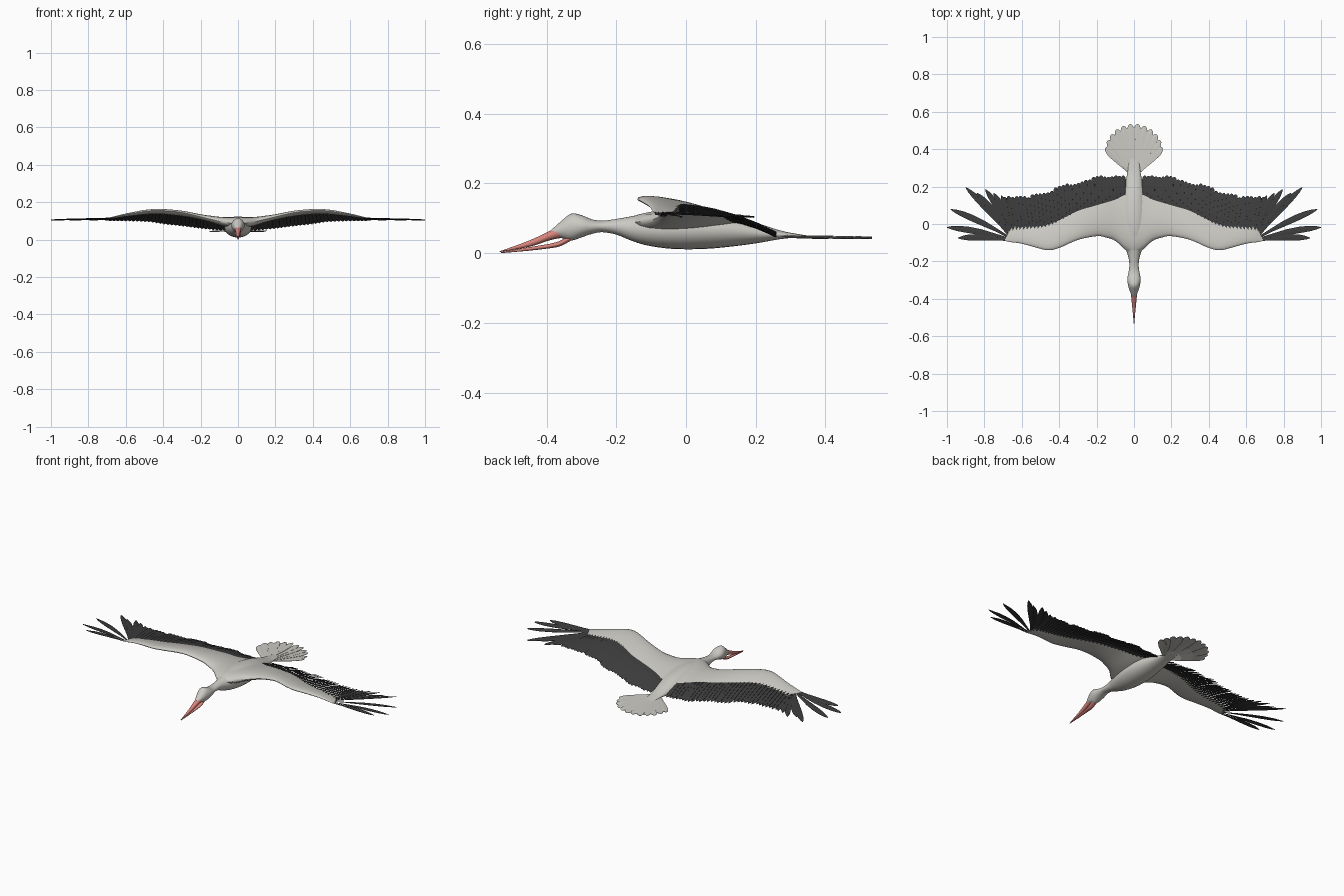
import bpy, bmesh, math, random
from mathutils import Vector

if "Cube" in bpy.data.objects:
    bpy.data.objects.remove(bpy.data.objects["Cube"])

random.seed(4)


def material(name, rgb):
    m = bpy.data.materials.new(name)
    m.diffuse_color = (*rgb, 1)
    m.use_nodes = True
    m.node_tree.nodes["Principled BSDF"].inputs["Base Color"].default_value = m.diffuse_color
    return m


WHITE = material("plumage_white", (0.60, 0.585, 0.545))
BLACK = material("feather_black", (0.045, 0.045, 0.045))
PINK = material("beak_pink", (0.68, 0.23, 0.20))


def finish(name, bm, mat, smooth=True):
    bmesh.ops.recalc_face_normals(bm, faces=bm.faces)
    me = bpy.data.meshes.new(name)
    bm.to_mesh(me)
    bm.free()
    me.materials.append(mat)
    ob = bpy.data.objects.new(name, me)
    bpy.context.collection.objects.link(ob)
    if smooth:
        bpy.ops.object.select_all(action='DESELECT')
        ob.select_set(True)
        bpy.context.view_layer.objects.active = ob
        bpy.ops.object.shade_smooth_by_angle(angle=math.radians(50))
    return ob


def refine(rows, steps):
    """Smooth in-between rows with a Catmull-Rom spline."""
    out = []
    for i in range(len(rows) - 1):
        p = [rows[max(0, min(len(rows) - 1, i + k))] for k in (-1, 0, 1, 2)]
        for s in range(steps):
            t = s / steps
            out.append([b + 0.5 * t * (c - a + t * (2*a - 5*b + 4*c - d + t * (3*(b - c) + d - a)))
                        for a, b, c, d in zip(*p)])
    return out + [list(rows[-1])]


def sample(rows, x):
    """Linear lookup in a table ordered by its first column."""
    for a, b in zip(rows, rows[1:]):
        if x <= b[0]:
            t = (x - a[0]) / (b[0] - a[0])
            return [p + (q - p) * t for p, q in zip(a, b)]
    return rows[-1]


def loft(name, rings, mat, cap_start=True):
    bm = bmesh.new()
    loops = [[bm.verts.new(p) for p in r] for r in rings]
    n = len(loops[0])
    for a, b in zip(loops, loops[1:]):
        for i in range(n):
            j = (i + 1) % n
            bm.faces.new((a[i], a[j], b[j], b[i]))
    if cap_start:
        bm.faces.new(loops[0])
    bm.faces.new(loops[-1])
    return finish(name, bm, mat)


def tube(name, rows, mat, n=24, steps=4):
    """Oval rings along y from rows of (y, bottom, top, half width)."""
    rings = []
    for y, lo, hi, rx in refine(rows, steps):
        rings.append([(rx * math.cos(a), y, (lo + hi) / 2 + (hi - lo) / 2 * math.sin(a))
                      for a in (2 * math.pi * k / n for k in range(n))])
    return loft(name, rings, mat)


def mirror(ob, merge=False):
    m = ob.modifiers.new("mirror", 'MIRROR')
    m.use_mirror_merge = merge


def feather(bm, base, tip, width, shape, bend=0.0, droop=1.0, roll=0.0):
    """Thin blade; shape lists (position, relative width) along it."""
    base, tip = Vector(base), Vector(tip)
    d = tip - base
    side = Vector((d.y, -d.x, 0)).normalized()
    prev = None
    for u, w in shape:
        c = base + d * u + side * bend * 4 * u * (1 - u)
        c.z = base.z + d.z * u ** droop
        h = width * w / 2
        row = [bm.verts.new(c + side * h * k + Vector((0, 0, roll * k + 0.0015 * (1 - abs(k)))))
               for k in (-1, 0, 1)]
        if prev:
            for i in (0, 1):
                bm.faces.new((prev[i], prev[i + 1], row[i + 1], row[i]))
        prev = row


def finish_feathers(name, bm, mat, mirrored=True):
    ob = finish(name, bm, mat, smooth=False)
    s = ob.modifiers.new("thickness", 'SOLIDIFY')
    s.thickness, s.offset = 0.0016, 0
    if mirrored:
        mirror(ob)


# Head, neck and body in one smooth form
tube("body", [
    (-0.388, 0.052, 0.065, 0.009), (-0.36, 0.044, 0.090, 0.022), (-0.33, 0.036, 0.113, 0.031),
    (-0.30, 0.045, 0.109, 0.036), (-0.27, 0.055, 0.097, 0.032), (-0.24, 0.060, 0.093, 0.026),
    (-0.20, 0.053, 0.098, 0.026), (-0.16, 0.037, 0.105, 0.035), (-0.12, 0.024, 0.113, 0.050),
    (-0.06, 0.014, 0.122, 0.066), (0, 0.011, 0.125, 0.073), (0.07, 0.013, 0.120, 0.072),
    (0.14, 0.020, 0.107, 0.062), (0.20, 0.028, 0.088, 0.050), (0.27, 0.040, 0.065, 0.036),
    (0.32, 0.045, 0.055, 0.028), (0.36, 0.047, 0.049, 0.012)], WHITE)

# Open beak
tube("upper_beak", [
    (-0.535, 0.003, 0.005, 0.001), (-0.45, 0.018, 0.036, 0.009), (-0.39, 0.037, 0.064, 0.015),
    (-0.35, 0.045, 0.084, 0.019), (-0.33, 0.050, 0.088, 0.019)], PINK, 16)
tube("lower_beak", [
    (-0.53, 0.000, 0.003, 0.001), (-0.45, 0.007, 0.017, 0.007), (-0.39, 0.014, 0.027, 0.012),
    (-0.36, 0.020, 0.036, 0.015), (-0.33, 0.036, 0.054, 0.016)], PINK, 16)

# Wing sections: x, leading y, trailing y, leading z, trailing z, half thickness
WING = refine([
    (0, -0.17, 0.17, 0.085, 0.090, 0.035), (0.05, -0.135, 0.155, 0.090, 0.090, 0.030),
    (0.10, -0.09, 0.13, 0.098, 0.098, 0.024), (0.15, -0.072, 0.115, 0.110, 0.108, 0.019),
    (0.20, -0.065, 0.10, 0.122, 0.115, 0.016), (0.30, -0.085, 0.07, 0.145, 0.127, 0.014),
    (0.40, -0.128, 0.02, 0.155, 0.137, 0.013), (0.46, -0.14, -0.003, 0.155, 0.138, 0.012),
    (0.52, -0.127, -0.013, 0.148, 0.134, 0.011), (0.60, -0.105, -0.015, 0.134, 0.124, 0.008),
    (0.66, -0.097, -0.02, 0.122, 0.115, 0.005), (0.69, -0.09, -0.075, 0.116, 0.113, 0.002)], 4)
rings = []
for x, yl, yt, zl, zt, th in WING:
    ring = []
    for k in range(20):
        a = 2 * math.pi * k / 20
        t = (1 - math.cos(a)) / 2
        f = 2.6 * math.sqrt(t) * (1 - t) * (1 if k <= 10 else -0.85)
        ring.append((x, yl + (yt - yl) * t, zl + (zt - zl) * t + th * f))
    rings.append(ring)
mirror(loft("wings", rings, WHITE, cap_start=False), merge=True)

# Black flight feathers along the trailing edge: x, tip y, tip z
EDGE = [(0.0, 0.265, 0.048), (0.10, 0.262, 0.050), (0.20, 0.252, 0.060), (0.30, 0.225, 0.073),
        (0.40, 0.200, 0.084), (0.48, 0.165, 0.097), (0.58, 0.148, 0.101), (0.70, 0.152, 0.103)]
BLUNT = [(0, 0.8), (0.3, 1), (0.6, 1.05), (0.85, 1.05), (0.95, 0.8), (1, 0.3)]
bm = bmesh.new()
COUNT = 32
for i in range(COUNT):
    x = 0.058 + 0.6 * i / (COUNT - 1)
    _, _, yt, _, zt, _ = sample(WING, x)
    tx = x + 0.035 * (x / 0.66) ** 2
    _, ty, tz = sample(EDGE, tx)
    feather(bm, (x, yt - 0.018, zt), (tx, ty + random.uniform(-0.009, 0.006), tz), 0.027, BLUNT,
            droop=1.5, roll=0.003)
finish_feathers("secondary_feathers", bm, BLACK)

# Spread fingers at the wing tips
POINTED = [(0, 0.3), (0.2, 0.5), (0.45, 0.9), (0.65, 1), (0.82, 0.85), (0.93, 0.5), (1, 0.08)]
TIPS = [(0.94, -0.075), (1.0, -0.018), (0.98, 0.078), (0.90, 0.195), (0.84, 0.165),
        (0.795, 0.185), (0.75, 0.165), (0.71, 0.152)]
bm = bmesh.new()
for i, (tx, ty) in enumerate(TIPS):
    t = i / (len(TIPS) - 1)
    feather(bm, (0.68 - 0.025 * t, -0.086 + 0.062 * t, 0.115),
            (tx, ty, 0.107 - 0.003 * (i % 2)), 0.034, POINTED, bend=-0.008, roll=0.002)
finish_feathers("primary_feathers", bm, BLACK)

# Fanned tail
ROUND = [(0, 0.25), (0.3, 0.55), (0.6, 0.95), (0.8, 1.05), (0.92, 0.85), (0.98, 0.5), (1, 0.15)]
bm = bmesh.new()
for i in range(12):
    k = (i - 5.5) / 5.5
    a = math.radians(47) * k
    r = 0.265 - 0.06 * k * k
    feather(bm, (0.02 * k, 0.27, 0.050 - 0.003 * abs(k)),
            (r * math.sin(a), 0.27 + r * math.cos(a), 0.043 + 0.002 * (i % 2)), 0.042, ROUND,
            roll=0.002)
finish_feathers("tail_feathers", bm, WHITE, mirrored=False)
